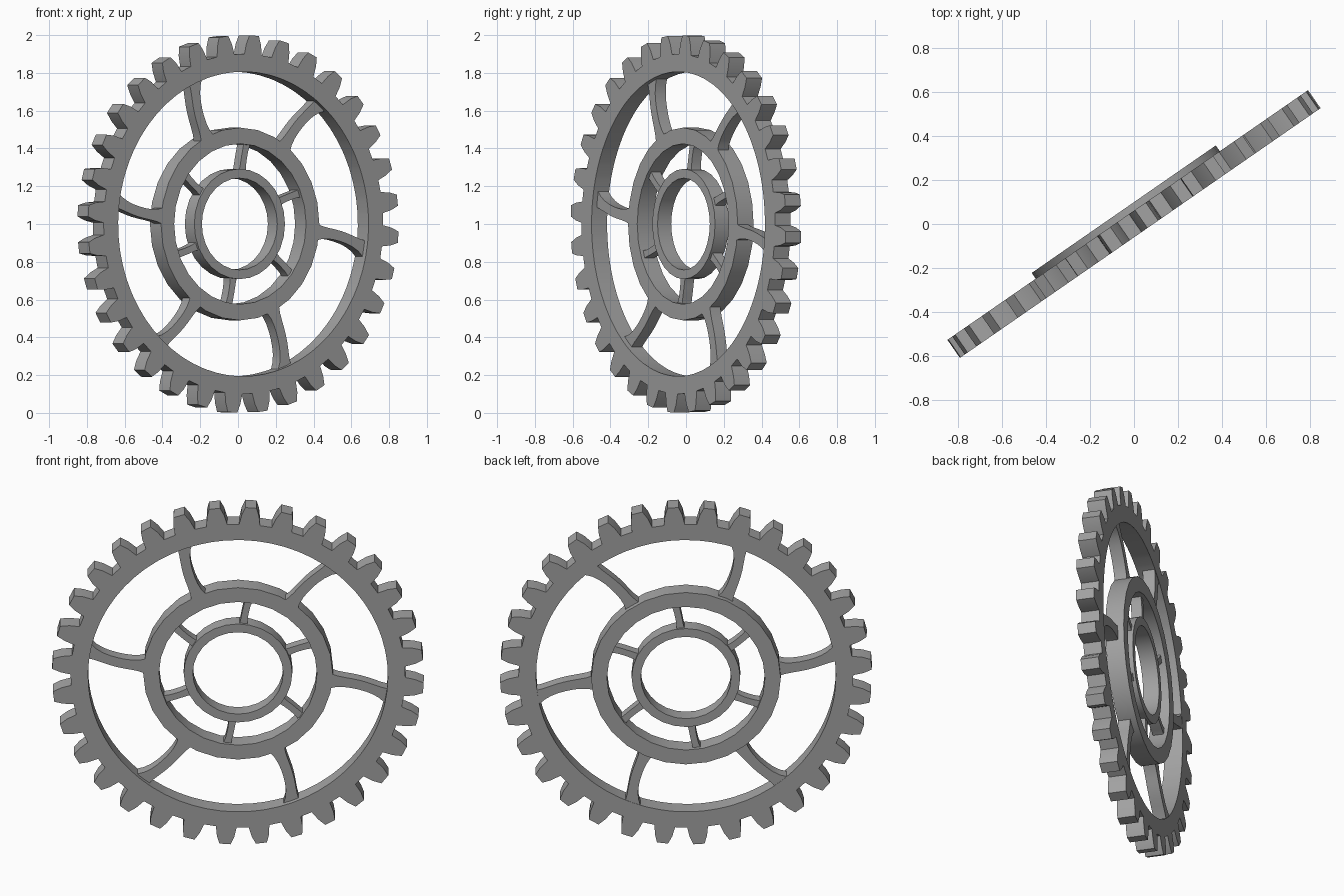
import bpy, bmesh
from math import radians, sin, cos, tau

if "Cube" in bpy.data.objects:
    bpy.data.objects.remove(bpy.data.objects["Cube"], do_unlink=True)

TURN = radians(34.7)      # the wheel stands upright, turned about z
TEETH = 32

metal = bpy.data.materials.new("grey_metal")
metal.use_nodes = True
GREY = (0.36, 0.36, 0.36, 1)
metal.diffuse_color = GREY
metal.node_tree.nodes["Principled BSDF"].inputs["Base Color"].default_value = GREY


def polar(radius, angle):
    """Point on the wheel's face, angle clockwise from the top."""
    return radius * sin(angle), radius * cos(angle)


def band(name, pairs, front, back, closed):
    """Solid strip through pairs of face points, thick from front to back."""
    bm = bmesh.new()
    rows = []
    for a, b in pairs:
        rows.append([bm.verts.new((p[0], y, p[1]))
                     for p, y in ((a, front), (b, front), (b, back), (a, back))])
    count = len(rows)
    for i in range(count if closed else count - 1):
        r, s = rows[i], rows[(i + 1) % count]
        for k in range(4):
            m = (k + 1) % 4
            bm.faces.new((r[k], r[m], s[m], s[k]))
    if not closed:
        bm.faces.new(rows[0])
        bm.faces.new(rows[-1])
    bmesh.ops.recalc_face_normals(bm, faces=bm.faces)
    mesh = bpy.data.meshes.new(name)
    bm.to_mesh(mesh)
    bm.free()
    mesh.materials.append(metal)
    obj = bpy.data.objects.new(name, mesh)
    bpy.context.collection.objects.link(obj)
    obj.rotation_euler.z = TURN
    obj.location.z = 1
    bpy.ops.object.select_all(action='DESELECT')
    obj.select_set(True)
    bpy.context.view_layer.objects.active = obj
    bpy.ops.object.shade_smooth_by_angle(angle=radians(30))
    return obj


def ring(name, inner, outer, front, back, segments):
    pairs = [(polar(inner, tau * i / segments), polar(outer, tau * i / segments))
             for i in range(segments)]
    return band(name, pairs, front, back, True)


def spoke(name, start, r0, r1, lean, bow, width, flare, front, back):
    """Curved arm, leaning clockwise outward and widening at both ends."""
    pairs, steps = [], 8
    for i in range(steps + 1):
        t = i / steps
        r = r0 + (r1 - r0) * t
        angle = radians(start + lean * t - bow * 4 * t * (1 - t))
        half = (width + flare * (2 * t - 1) ** 4) / 2 / r
        pairs.append((polar(r, angle - half), polar(r, angle + half)))
    return band(name, pairs, front, back, False)


# Toothed rim: each tooth is root, flank, tip, tip, flank, root
half_profile = ((0.90, 0.056), (0.955, 0.047), (1.0, 0.030))
rim = []
for i in range(TEETH):
    centre = radians(4) + tau * i / TEETH
    sides = [(r, -h) for r, h in half_profile] + [(r, h) for r, h in reversed(half_profile)]
    for r, h in sides:
        angle = centre + h / r
        rim.append((polar(0.806, angle), polar(r, angle)))
band("toothed_rim", rim, -0.05, 0.05, True)

# Middle and hub rings
ring("middle_ring", 0.425, 0.51, -0.02, 0.082, 28)
ring("hub_ring", 0.243, 0.292, -0.015, 0.073, 28)

# Six long and six short spokes
for i in range(6):
    spoke(f"long_spoke_{i + 1}", -25 + 60 * i, 0.495, 0.815, 4.5, 1.5,
          0.055, 0.035, -0.02, 0.048)
    spoke(f"short_spoke_{i + 1}", 6 + 60 * i, 0.28, 0.435, 2, 0.5,
          0.036, 0.012, 0.0, 0.06)
